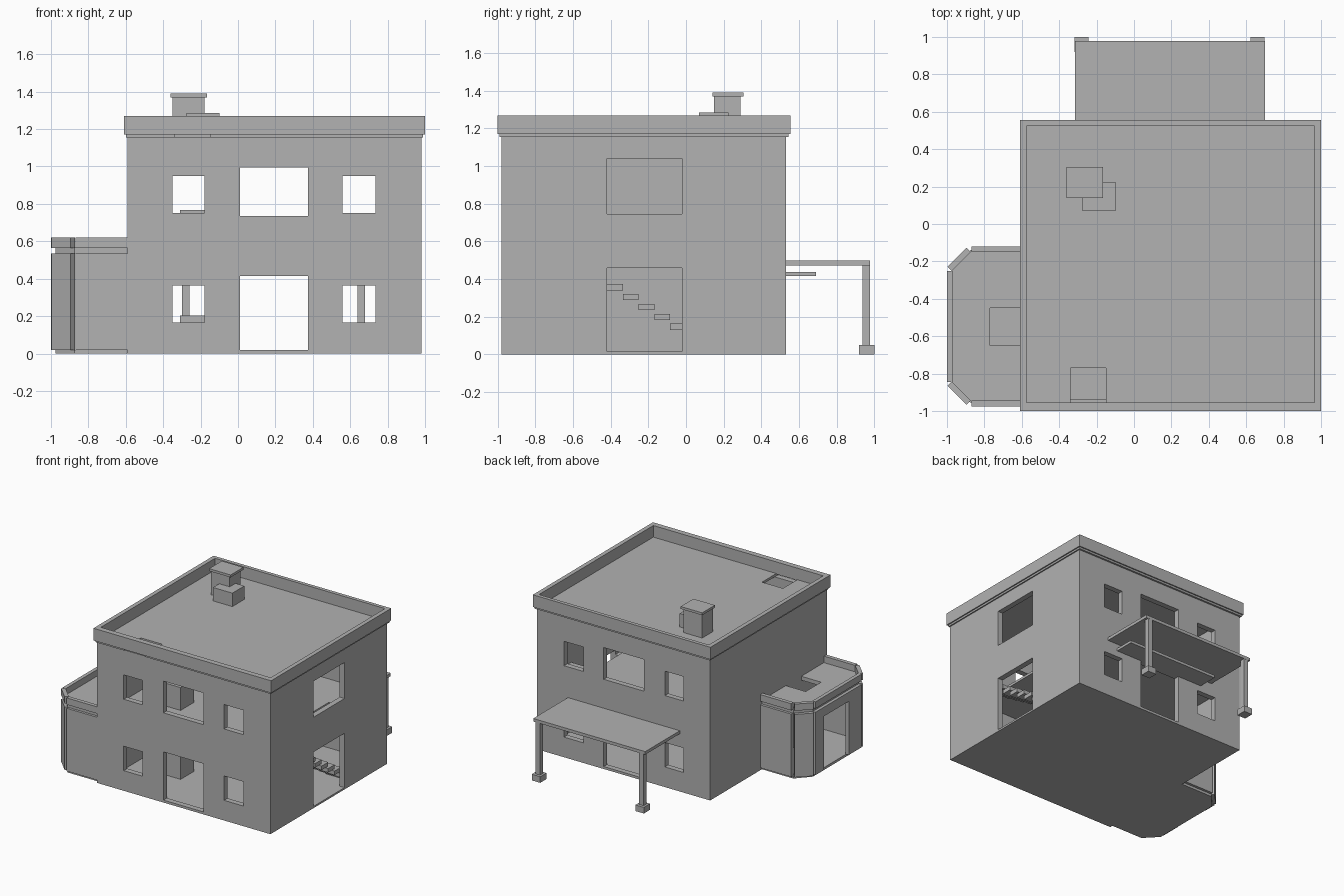
import bpy, bmesh, math
from mathutils import Matrix, Vector

if "Cube" in bpy.data.objects:
    bpy.data.objects.remove(bpy.data.objects["Cube"], do_unlink=True)

grey = bpy.data.materials.new("plain grey")
grey.use_nodes = True
tone = (0.445, 0.445, 0.445, 1)
grey.diffuse_color = tone
grey.node_tree.nodes["Principled BSDF"].inputs["Base Color"].default_value = tone


def finish(name, bm):
    bmesh.ops.recalc_face_normals(bm, faces=bm.faces)
    mesh = bpy.data.meshes.new(name)
    bm.to_mesh(mesh)
    bm.free()
    mesh.materials.append(grey)
    ob = bpy.data.objects.new(name, mesh)
    bpy.context.collection.objects.link(ob)
    return ob


def box(name, x, y, z, turn=0):
    bm = bmesh.new()
    bmesh.ops.create_cube(bm, size=1)
    size = [r[1] - r[0] for r in (x, y, z)]
    mid = [(r[0] + r[1]) / 2 for r in (x, y, z)]
    bmesh.ops.transform(bm, verts=bm.verts, matrix=Matrix.Translation(mid)
                        @ Matrix.Rotation(turn, 4, 'Z') @ Matrix.Diagonal((*size, 1)))
    return finish(name, bm)


def panel(name, normal, u, v, depth, holes):
    """Slab across one axis, with rectangular holes (u0, u1, v0, v1)."""
    def place(a, b, d):
        return {'x': (d, a, b), 'y': (a, d, b), 'z': (a, b, d)}[normal]
    us = sorted({*u, *(h[0] for h in holes), *(h[1] for h in holes)})
    vs = sorted({*v, *(h[2] for h in holes), *(h[3] for h in holes)})
    bm = bmesh.new()
    for a0, a1 in zip(us, us[1:]):
        for b0, b1 in zip(vs, vs[1:]):
            a, b = (a0 + a1) / 2, (b0 + b1) / 2
            if any(h[0] < a < h[1] and h[2] < b < h[3] for h in holes):
                continue
            corners = ((a0, b0), (a1, b0), (a1, b1), (a0, b1))
            bm.faces.new([bm.verts.new(place(p, q, depth[0])) for p, q in corners])
    bmesh.ops.remove_doubles(bm, verts=bm.verts, dist=1e-4)
    ext = bmesh.ops.extrude_face_region(bm, geom=bm.faces[:], use_keep_orig=True)
    verts = [g for g in ext["geom"] if isinstance(g, bmesh.types.BMVert)]
    bmesh.ops.translate(bm, verts=verts, vec=Vector(place(0, 0, depth[1] - depth[0])))
    bmesh.ops.dissolve_limit(bm, angle_limit=0.01, verts=bm.verts, edges=bm.edges)
    return finish(name, bm)


def prism(name, points, z0, z1):
    bm = bmesh.new()
    face = bm.faces.new([bm.verts.new((x, y, z0)) for x, y in points])
    ext = bmesh.ops.extrude_face_region(bm, geom=[face], use_keep_orig=True)
    verts = [g for g in ext["geom"] if isinstance(g, bmesh.types.BMVert)]
    bmesh.ops.translate(bm, verts=verts, vec=(0, 0, z1 - z0))
    return finish(name, bm)


# Main walls: the front and back share one pattern of openings
LEFT, RIGHT, FRONT, BACK, T = -0.59, 0.98, -0.98, 0.53, 0.045
WALL_TOP = 1.155
openings = [(0.01, 0.375, 0.02, 0.415), (0.01, 0.375, 0.735, 0.995)]
for x0, x1 in ((-0.35, -0.18), (0.56, 0.735)):
    openings += [(x0, x1, 0.165, 0.365), (x0, x1, 0.75, 0.95)]
panel("front_wall", 'y', (LEFT, RIGHT), (0, WALL_TOP), (FRONT, FRONT + T), openings)
panel("back_wall", 'y', (LEFT, RIGHT), (0, WALL_TOP), (BACK - T, BACK), openings)
inner_y = (FRONT + T, BACK - T)
panel("side_wall", 'x', inner_y, (0, WALL_TOP), (RIGHT - T, RIGHT),
      [(-0.42, -0.02, 0.015, 0.46), (-0.42, -0.02, 0.745, 1.04)])
box("bay_side_wall", (LEFT, LEFT + T), inner_y, (0, WALL_TOP))

# Floors and roof
inner_x = (LEFT + T, RIGHT - T)
box("ground_floor", inner_x, inner_y, (0, 0.015))
panel("upper_floor", 'z', inner_x, inner_y, (0.56, 0.58),
      [(0.72, RIGHT - T, -0.68, 0.15)])
panel("roof_slab", 'z', (-0.6, 0.99), (-0.99, 0.545), (WALL_TOP, 1.175),
      [(-0.34, -0.15, -0.99, -0.77)])
panel("roof_parapet", 'z', (-0.61, 1.0), (-1.0, 0.555), (1.17, 1.27),
      [(-0.575, 0.965, -0.955, 0.525)])

# Chimney, roof box and room boxes
box("chimney_shaft", (-0.35, -0.18), (0.15, 0.29), (1.17, 1.37))
box("chimney_cap", (-0.36, -0.165), (0.14, 0.305), (1.37, 1.39))
box("roof_box", (-0.275, -0.1), (0.07, 0.225), (1.17, 1.285))
for name, z0 in (("lower_room_box", 0.015), ("upper_room_box", 0.58)):
    box(name, (-0.31, -0.1), (-0.6, -0.43), (z0, z0 + 0.187))

# Open staircase along the right wall
for i in range(11):
    y, z = 0.124 - 0.0835 * i, 0.025 + 0.0525 * i
    box(f"stair_tread_{i + 1}", (0.735, RIGHT - T), (y - 0.042, y + 0.042), (z, z + 0.033))

# Side bay: base, roof slab with a gap by the wall, walls and parapet
outline = [(LEFT, -0.955), (-0.875, -0.955), (-0.975, -0.85),
           (-0.975, -0.25), (-0.875, -0.14), (LEFT, -0.14)]
gap = [(LEFT, -0.45), (-0.77, -0.45), (-0.77, -0.65), (LEFT, -0.65)]
prism("bay_base", outline, 0, 0.02)
prism("bay_roof", outline + gap, 0.535, 0.567)
for part, z in (("wall", (0.02, 0.535)), ("parapet", (0.565, 0.62))):
    mid = -0.547
    for side, s in (("back", 1), ("front", -1)):
        edge = mid + s * 0.428
        box(f"bay_{side}_{part}", (-0.87, LEFT), sorted((edge, edge - s * 0.032)), z)
        cy = mid + s * 0.357
        box(f"bay_{side}_corner_{part}", (-1.007, -0.863), (cy - 0.016, cy + 0.016), z,
            turn=s * math.radians(45))
    holes = [(-0.68, -0.36, 0.02, 0.46)] if part == "wall" else []
    panel(f"bay_outer_{part}", 'x', (-0.845, -0.25), z, (-1.0, -0.97), holes)

# Back porch
box("porch_roof", (-0.315, 0.7), (0.53, 0.978), (0.473, 0.498))
box("door_canopy", (-0.21, 0.61), (0.53, 0.69), (0.415, 0.437))
for side, x in (("right", -0.28), ("left", 0.66)):
    box(f"{side}_porch_post", (x - 0.02, x + 0.02), (0.937, 0.977), (0.05, 0.475))
    box(f"{side}_post_base", (x - 0.038, x + 0.038), (0.92, 1.0), (0, 0.05))
